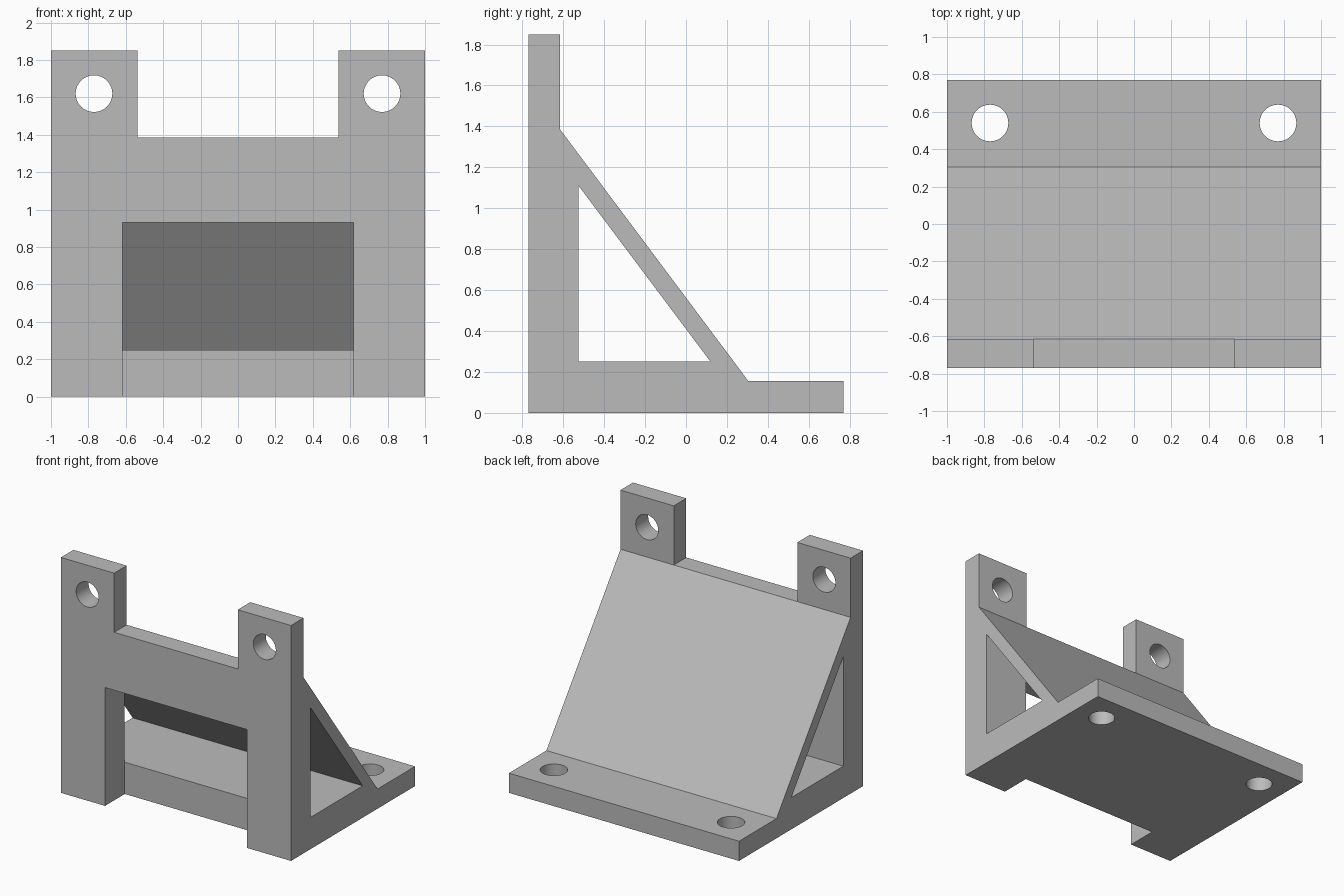
import bpy, bmesh
from mathutils import Matrix, Vector

cube = bpy.data.objects.get("Cube")
if cube:
    bpy.data.objects.remove(cube, do_unlink=True)

grey = bpy.data.materials.new("plain grey")
grey.use_nodes = True
grey.diffuse_color = (0.5, 0.5, 0.5, 1)
grey.node_tree.nodes["Principled BSDF"].inputs["Base Color"].default_value = (0.5, 0.5, 0.5, 1)


def add_object(name, bm):
    bmesh.ops.recalc_face_normals(bm, faces=bm.faces)
    mesh = bpy.data.meshes.new(name)
    bm.to_mesh(mesh)
    bm.free()
    mesh.materials.append(grey)
    obj = bpy.data.objects.new(name, mesh)
    bpy.context.collection.objects.link(obj)
    return obj


def prism(name, profile, half_width):
    """Extrude a (y, z) side profile across x."""
    bm = bmesh.new()
    face = bm.faces.new([bm.verts.new((-half_width, y, z)) for y, z in profile])
    ext = bmesh.ops.extrude_face_region(bm, geom=[face])
    verts = [v for v in ext["geom"] if isinstance(v, bmesh.types.BMVert)]
    bmesh.ops.translate(bm, verts=verts, vec=(2 * half_width, 0, 0))
    return add_object(name, bm)


def box(name, half_width, y0, y1, z0, z1):
    return prism(name, [(y0, z0), (y1, z0), (y1, z1), (y0, z1)], half_width)


def drill(name, centre, axis):
    bm = bmesh.new()
    turn = Vector((0, 0, 1)).rotation_difference(Vector(axis)).to_matrix().to_4x4()
    bmesh.ops.create_cone(bm, cap_ends=True, segments=48, radius1=0.098, radius2=0.098,
                          depth=0.5, matrix=Matrix.Translation(centre) @ turn)
    return add_object(name, bm)


# Bracket body: upright wall, sloped brace and base flange in one profile
FRONT, BACK, TOP = -0.77, 0.77, 1.85
WALL_BACK, INNER, SHOULDER, FLOOR = -0.615, -0.525, 1.385, 0.25
bracket = prism("bracket", [(FRONT, 0), (BACK, 0), (BACK, 0.155), (0.305, 0.155),
                            (WALL_BACK, SHOULDER), (WALL_BACK, TOP), (FRONT, TOP)], 1)

# Openings: side triangle, front window down to the ground, gap between the ears
cutters = [
    prism("side_opening", [(INNER, FLOOR), (0.12, FLOOR), (INNER, 1.11)], 1.2),
    box("front_opening", 0.617, -1, INNER, -0.2, 0.93),
    box("ear_gap", 0.537, -1, 0, SHOULDER, 2),
]
# Bolt holes through the ears and the flange
for side in (-1, 1):
    cutters.append(drill("ear_hole", (side * 0.77, -0.69, 1.62), (0, 1, 0)))
    cutters.append(drill("flange_hole", (side * 0.77, 0.54, 0.08), (0, 0, 1)))

bpy.context.view_layer.objects.active = bracket
for cutter in cutters:
    mod = bracket.modifiers.new(cutter.name, "BOOLEAN")
    mod.operation, mod.solver, mod.object = "DIFFERENCE", "EXACT", cutter
    bpy.ops.object.modifier_apply(modifier=mod.name)
    bpy.data.objects.remove(cutter, do_unlink=True)

# Round hole walls shade smoothly, edges stay sharp
bpy.ops.object.select_all(action="DESELECT")
bracket.select_set(True)
bpy.ops.object.shade_smooth_by_angle(angle=0.5)
